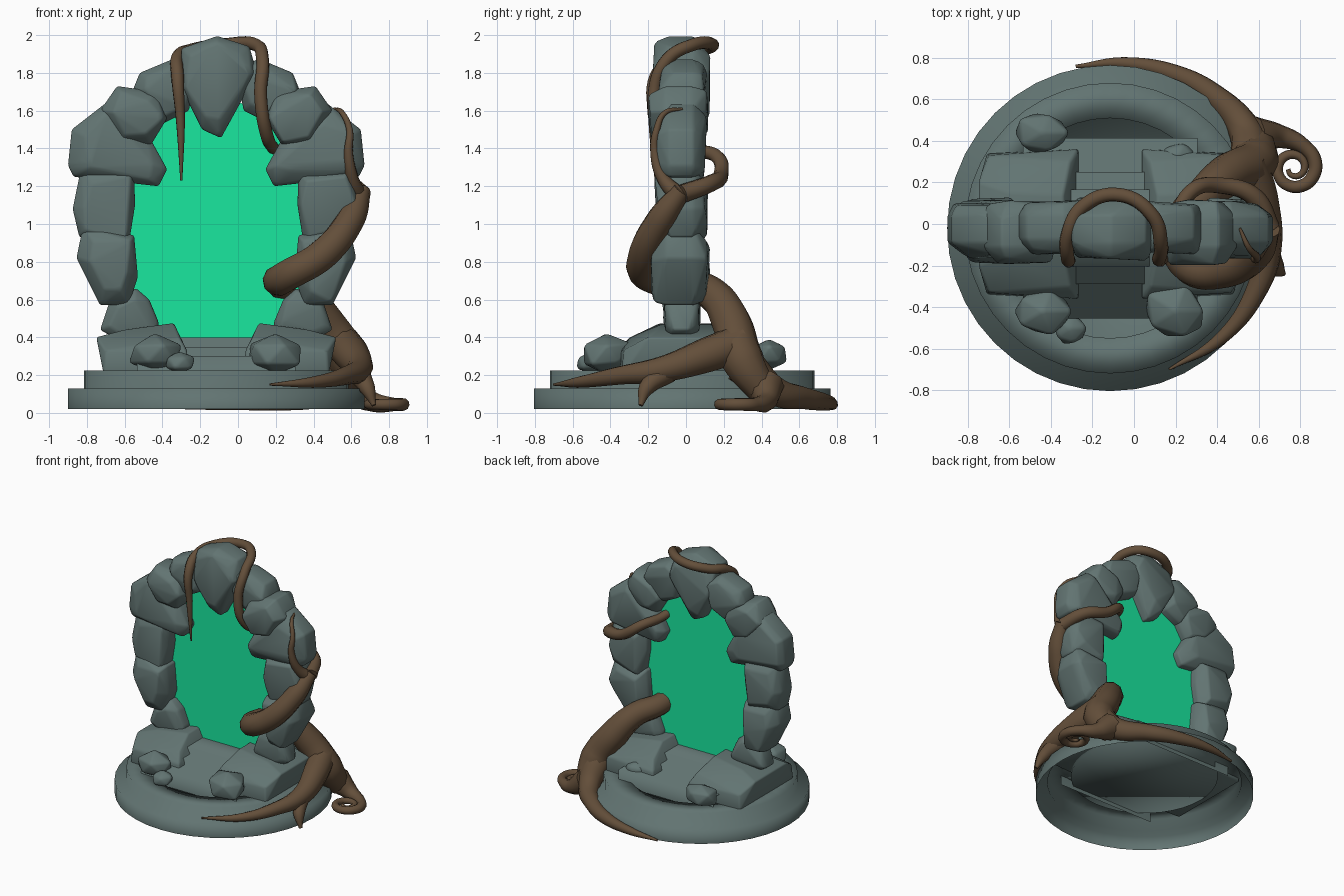
import bpy
import bmesh
import math
import random
from mathutils import Vector

random.seed(11)
scene = bpy.context.scene
default_cube = bpy.data.objects.get("Cube")
if default_cube:
    bpy.data.objects.remove(default_cube, do_unlink=True)

CENTRE_X, CENTRE_Y = -.115, -.02


def make_material(name, colour):
    material = bpy.data.materials.new(name)
    material.use_nodes = True
    material.diffuse_color = (*colour, 1)
    shader = next(n for n in material.node_tree.nodes if n.type == 'BSDF_PRINCIPLED')
    shader.inputs["Base Color"].default_value = (*colour, 1)
    shader.inputs["Roughness"].default_value = .9
    return material


stone = make_material("grey green stone", (.122, .175, .168))
bark = make_material("brown bark", (.125, .077, .042))
glow = make_material("portal green", (.01, .82, .355))


def finish(name, bm, material, smooth_angle):
    """Turn a bmesh into a named, smooth-shaded object with one material."""
    bmesh.ops.recalc_face_normals(bm, faces=bm.faces)
    mesh = bpy.data.meshes.new(name)
    bm.to_mesh(mesh)
    bm.free()
    mesh.materials.append(material)
    obj = bpy.data.objects.new(name, mesh)
    scene.collection.objects.link(obj)
    bpy.ops.object.select_all(action='DESELECT')
    obj.select_set(True)
    bpy.context.view_layer.objects.active = obj
    bpy.ops.object.shade_smooth_by_angle(angle=math.radians(smooth_angle))


def hull(name, points, bevel=.012):
    """Chiselled stone: convex hull with softened edges."""
    bm = bmesh.new()
    for point in points:
        bm.verts.new(point)
    bmesh.ops.convex_hull(bm, input=bm.verts)
    loose = [v for v in bm.verts if not v.link_faces]
    bmesh.ops.delete(bm, geom=loose, context='VERTS')
    bmesh.ops.dissolve_limit(bm, angle_limit=math.radians(6), verts=bm.verts, edges=bm.edges)
    bmesh.ops.bevel(bm, geom=bm.edges[:], offset=bevel, segments=2, profile=.5,
                    affect='EDGES', clamp_overlap=True)
    finish(name, bm, stone, 45)


def mirror(points):
    return [(2 * CENTRE_X - p[0], *p[1:]) for p in points]


def arch_stone(name, outline, front, back):
    """Outline in x and z, full size in the middle, roughly chipped at front and back."""
    mid_x = sum(p[0] for p in outline) / len(outline)
    mid_z = sum(p[1] for p in outline) / len(outline)
    depth = back - front
    points = []
    for x, z in outline:
        for share in (.28, .72):
            points.append((x, front + depth * share, z))
        for y, inward in ((front, 1), (back, -1)):
            shrink = random.uniform(.55, .92)
            points.append((mid_x + (x - mid_x) * shrink, y + inward * random.uniform(0, .035),
                           mid_z + (z - mid_z) * shrink))
    hull(name, points)


def boulder(name, centre, size):
    """Angular rubble from a jittered icosphere."""
    bm = bmesh.new()
    bmesh.ops.create_icosphere(bm, subdivisions=1, radius=1)
    points = []
    for vert in bm.verts:
        direction = vert.co * random.uniform(.95, 1.3)
        points.append(Vector(centre) + Vector(d * s for d, s in zip(direction, size)))
    bm.free()
    hull(name, points)


def vine(name, points):
    """Tapered tube through points of x, y, z and radius."""
    curve = bpy.data.curves.new(name + " path", 'CURVE')
    curve.dimensions = '3D'
    curve.bevel_depth = 1
    curve.bevel_resolution = 3
    curve.resolution_u = 8
    curve.use_fill_caps = True
    spline = curve.splines.new('BEZIER')
    spline.bezier_points.add(len(points) - 1)
    for knot, (x, y, z, radius) in zip(spline.bezier_points, points):
        knot.co = (x, y, z)
        knot.radius = radius
        knot.handle_left_type = knot.handle_right_type = 'AUTO'
    path = bpy.data.objects.new(name + " path", curve)
    scene.collection.objects.link(path)
    bpy.context.view_layer.update()
    graph = bpy.context.evaluated_depsgraph_get()
    mesh = bpy.data.meshes.new_from_object(path.evaluated_get(graph))
    bm = bmesh.new()
    bm.from_mesh(mesh)
    bpy.data.objects.remove(path, do_unlink=True)
    bpy.data.meshes.remove(mesh)
    finish(name, bm, bark, 60)


# Round two-tier plinth, softly shaded and hollow underneath
bm = bmesh.new()
SIDES = 40
rings = []
for radius, z in ((.785, .02), (.785, .13), (.7, .13), (.7, .225), (.53, .225), (.53, .18)):
    rings.append([bm.verts.new((CENTRE_X + radius * math.cos(math.tau * i / SIDES),
                                CENTRE_Y + radius * math.sin(math.tau * i / SIDES), z))
                  for i in range(SIDES)])
for low, high in zip(rings, rings[1:]):
    for i in range(SIDES):
        j = (i + 1) % SIDES
        bm.faces.new((low[i], low[j], high[j], high[i]))
bm.faces.new(rings[-1])
finish("round_plinth", bm, stone, 180)

# Steps up to the portal from both sides, one stair profile swept across
half_stair = [(.435, .15), (.435, .3), (.27, .3), (.27, .35), (.185, .35), (.185, .4)]
profile = half_stair + [(-y, z) for y, z in reversed(half_stair)]
bm = bmesh.new()
right_edge, left_edge = [[bm.verts.new((CENTRE_X + x, CENTRE_Y + y, z)) for y, z in profile]
                         for x in (-.42, .42)]
for i in range(len(profile) - 1):
    bm.faces.new((right_edge[i], right_edge[i + 1], left_edge[i + 1], left_edge[i]))
finish("portal_steps", bm, stone, 180)

# Footings either side of the steps
footing = []
for side in (-1, 1):
    footing += [(x, side * y, z) for x, y, z in (
        (-.71, .34, .2), (-.26, .36, .2), (-.27, .36, .33), (-.7, .33, .33),
        (-.75, .2, .4), (-.34, .14, .475), (-.31, .3, .4), (-.6, .15, .44))]
hull("right_footing", footing)
hull("left_footing", mirror(footing))

# Arch stones, mirrored across the middle of the portal
arch = {
    "base": (-.13, .08, ((-.73, .44), (-.66, .4), (-.43, .4), (-.42, .48), (-.47, .6),
                         (-.54, .66), (-.68, .59))),
    "lower": (-.2, .13, ((-.73, .57), (-.58, .57), (-.53, .72), (-.55, .94), (-.82, .99),
                         (-.855, .82))),
    "middle": (-.17, .12, ((-.84, .93), (-.58, .88), (-.545, 1.1), (-.55, 1.28), (-.83, 1.3),
                           (-.875, 1.08))),
    "shoulder": (-.17, .12, ((-.87, 1.25), (-.42, 1.2), (-.375, 1.29), (-.48, 1.48),
                             (-.7, 1.64), (-.88, 1.5), (-.9, 1.31))),
    "upper": (-.2, .12, ((-.73, 1.6), (-.62, 1.43), (-.46, 1.42), (-.375, 1.56), (-.43, 1.7),
                         (-.64, 1.73))),
    "top": (-.15, .12, ((-.56, 1.7), (-.4, 1.53), (-.26, 1.6), (-.22, 1.82), (-.34, 1.875),
                        (-.52, 1.8))),
}
for part, (front, back, outline) in arch.items():
    arch_stone("right_%s_arch_stone" % part, outline, front, back)
    arch_stone("left_%s_arch_stone" % part, mirror(outline), front, back)

# Wedge keystone
arch_stone("keystone", ((-.3, 1.93), (-.11, 1.995), (.06, 1.94), (.1, 1.8), (-.09, 1.455),
                        (-.19, 1.5), (-.3, 1.72)), -.18, .13)

# Glowing portal sheet, an oval widened towards the steps
bm = bmesh.new()
rim = []
for i in range(48):
    across, up = math.cos(math.tau * i / 48), math.sin(math.tau * i / 48)
    if up < 0:
        across = math.copysign(abs(across) ** .5, across)
    rim.append(bm.verts.new((CENTRE_X + .54 * across, -.01, 1 + .66 * up)))
bm.faces.new(rim)
finish("portal_sheet", bm, glow, 30)

# Fallen rubble on the plinth
boulder("front_right_boulder", (-.44, -.42, .31), (.13, .11, .09))
boulder("front_right_pebble", (-.31, -.5, .265), (.075, .075, .055))
boulder("front_left_boulder", (.2, -.42, .31), (.145, .125, .1))
boulder("back_right_boulder", (-.44, .44, .31), (.12, .1, .085))
boulder("back_left_pebble", (.21, .33, .29), (.09, .06, .07))

# Trunk passing through the portal and round the left side
vine("vine_trunk", ((.59, .42, .1, .08), (.58, .3, .28, .115), (.46, .24, .48, .105),
                    (.35, .15, .62, .09), (.22, -.02, .69, .08), (.25, -.19, .72, .085),
                    (.45, -.22, .84, .085), (.6, -.13, 1.03, .075), (.655, -.02, 1.18, .05)))

# Roots gripping the plinth
vine("front_root", ((.54, .3, .38, .1), (.6, .12, .31, .095), (.64, -.13, .23, .07),
                    (.58, -.34, .2, .05), (.42, -.55, .165, .032), (.17, -.7, .15, .006)))
vine("front_root_spur", ((.63, -.1, .22, .065), (.685, -.21, .13, .042), (.72, -.24, .04, .012)))
vine("back_root", ((.57, .3, .26, .11), (.53, .46, .12, .08), (.38, .62, .08, .06),
                   (.2, .72, .06, .048), (-.05, .775, .045, .03), (-.28, .76, .025, .008)))

# Curled root tip as a shrinking spiral
curl = [(.58, .42, .14, .1), (.71, .42, .06, .055)]
for i in range(15):
    turn = math.radians(60 - i * 42)
    reach = .112 - i * .006
    curl.append((.77 + reach * math.cos(turn), .27 + reach * math.sin(turn),
                 .045, .036 - i * .0018))
vine("curled_root", curl)

# Thin shoot climbing the left arch
vine("climbing_shoot", ((.64, -.03, 1.14, .05), (.605, -.12, 1.24, .034), (.585, -.165, 1.38, .024),
                        (.59, -.155, 1.5, .018), (.55, -.11, 1.59, .014), (.51, -.02, 1.61, .007)))

# Vine looping behind the arch, through the portal and over the keystone
vine("looping_vine", ((.655, -.02, 1.16, .05), (.58, .13, 1.215, .045), (.42, .185, 1.26, .04),
                      (.28, .16, 1.36, .036), (.19, 0, 1.4, .033), (.15, -.13, 1.48, .034),
                      (.12, -.17, 1.68, .034), (.13, -.1, 1.87, .034), (.09, .04, 1.95, .034),
                      (-.07, .14, 1.95, .034), (-.25, .08, 1.92, .034), (-.32, -.06, 1.88, .034),
                      (-.32, -.16, 1.78, .034), (-.305, -.175, 1.55, .024), (-.3, -.16, 1.23, .006)))
